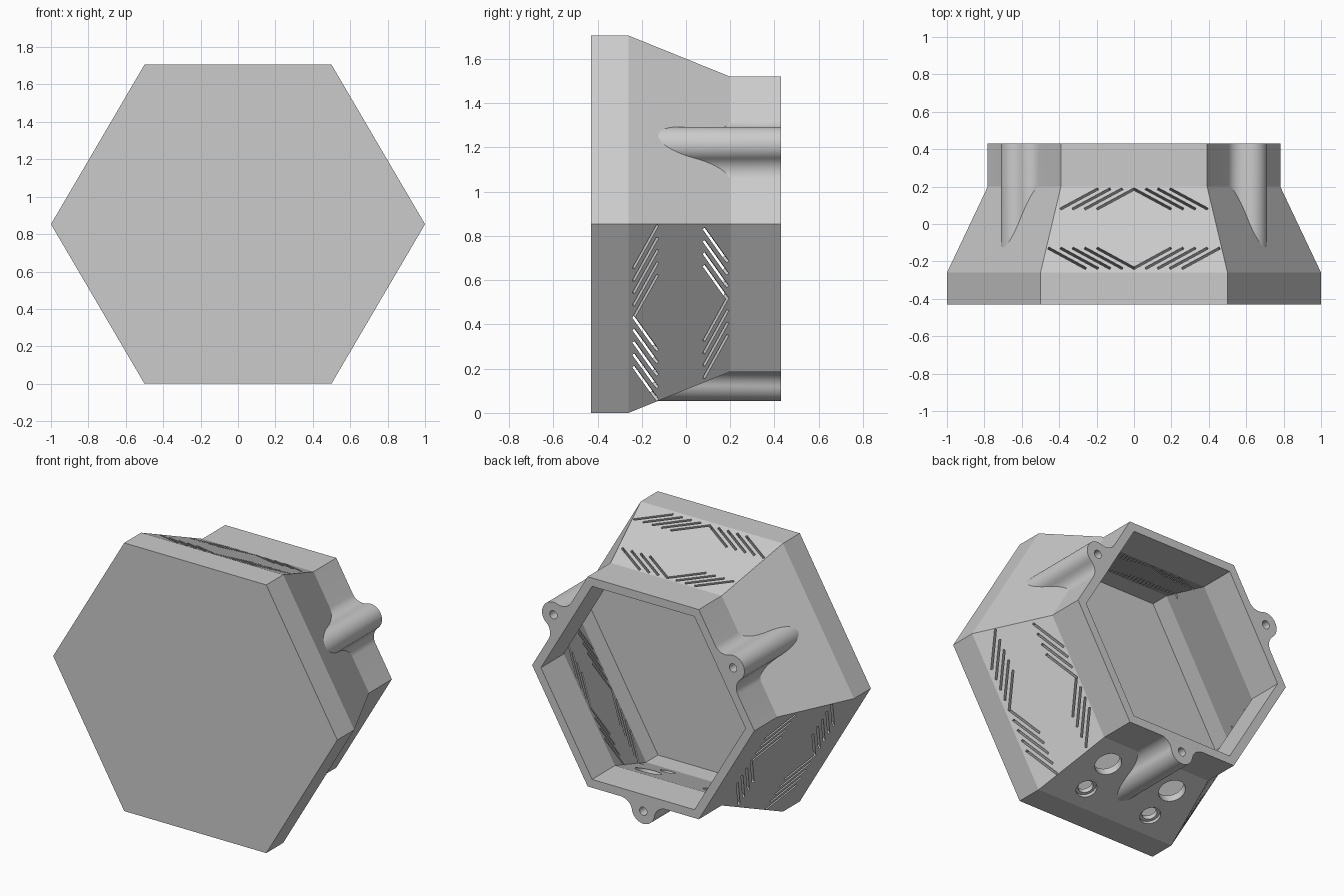
import bpy, bmesh
from math import radians, sin, cos, asin, sqrt
from mathutils import Vector, Matrix

if "Cube" in bpy.data.objects:
    bpy.data.objects.remove(bpy.data.objects["Cube"])

HALF_H = 0.853                      # half height of the large hexagon
FRONT, STEP, NECK, BACK = -0.43, -0.26, 0.2, 0.43
NECK_SCALE = 0.782
HEX = [Vector((x, 0, z * HALF_H)) for x, z in
       ((1, 0), (.5, 1), (-.5, 1), (-1, 0), (-.5, -1), (.5, -1))]
CENTRE = Vector((0, 0, HALF_H))
BOSS_FACES, SLOT_FACES, BOTTOM = (0, 2, 4), (1, 3, 5), 4
Y = Vector((0, 1, 0))

grey = bpy.data.materials.new("light grey plastic")
grey.use_nodes = True
grey.diffuse_color = (0.6, 0.6, 0.6, 1)
grey.node_tree.nodes["Principled BSDF"].inputs["Base Color"].default_value = (0.6, 0.6, 0.6, 1)


def make(name, bm):
    bmesh.ops.recalc_face_normals(bm, faces=bm.faces)
    mesh = bpy.data.meshes.new(name)
    bm.to_mesh(mesh)
    bm.free()
    mesh.materials.append(grey)
    ob = bpy.data.objects.new(name, mesh)
    bpy.context.collection.objects.link(ob)
    return ob


def loft(name, rings):
    """Closed skin through equal-length rings of points."""
    bm = bmesh.new()
    loops = [[bm.verts.new(p) for p in ring] for ring in rings]
    for a, b in zip(loops, loops[1:]):
        for i in range(len(a)):
            j = (i + 1) % len(a)
            bm.faces.new((a[i], a[j], b[j], b[i]))
    bm.faces.new(loops[0])
    bm.faces.new(loops[-1])
    return make(name, bm)


def hex_loft(name, stations):
    return loft(name, [[CENTRE + p * s + Y * y for p in HEX] for y, s in stations])


def side(k):
    """Edge midpoint, edge direction and outward direction of a hexagon side."""
    a, b = HEX[k], HEX[(k + 1) % 6]
    along = (b - a).normalized()
    return (a + b) / 2, along, Vector((along.z, 0, -along.x))


def on_taper(k, u, y):
    """Point on a tapered side, and the surface normal there."""
    mid, along, out = side(k)
    scale = 1 + (NECK_SCALE - 1) * (y - STEP) / (NECK - STEP)
    drop = mid.dot(out) * (1 - NECK_SCALE)
    return (CENTRE + mid * scale + along * u + Y * y,
            (out * (NECK - STEP) + Y * drop).normalized())


def combine(target, tool, operation):
    mod = target.modifiers.new(operation, 'BOOLEAN')
    mod.operation, mod.object, mod.solver = operation, tool, 'EXACT'
    bpy.context.view_layer.objects.active = target
    bpy.ops.object.modifier_apply(modifier=mod.name)
    bpy.data.objects.remove(tool)


def drill(target, centre, axis, radius, depth):
    bm = bmesh.new()
    turn = axis.to_track_quat('Z', 'Y').to_matrix().to_4x4()
    bmesh.ops.create_cone(bm, cap_ends=True, segments=48, radius1=radius, radius2=radius,
                          depth=2 * depth, matrix=Matrix.Translation(centre) @ turn)
    combine(target, make("drill", bm), 'DIFFERENCE')


# Hexagonal body with tapered shoulder
body = hex_loft("hexagonal_housing", [(FRONT, 1), (STEP, 1), (NECK, NECK_SCALE), (BACK, NECK_SCALE)])

# Screw bosses blended into the neck with concave fillets
R, LIFT = 0.08, 0.053
tilt = asin((R - LIFT) / (2 * R))
spread = sqrt((2 * R) ** 2 - (R - LIFT) ** 2)
half = [(spread, -0.03)]
for i in range(11):
    a = radians(-90) - (radians(90) - tilt) * i / 10
    half.append((spread + R * cos(a), R + R * sin(a)))
for i in range(1, 11):
    a = tilt + (radians(90) - tilt) * i / 10
    half.append((R * cos(a), LIFT + R * sin(a)))
profile = half + [(-u, h) for u, h in reversed(half[:-1])]
for k in BOSS_FACES:
    mid, along, out = side(k)
    base = CENTRE + mid * NECK_SCALE
    boss = loft("boss", [[base + along * u + out * h + Y * y for u, h in profile]
                         for y in (-0.2, BACK)])
    combine(body, boss, 'UNION')

# Hollow interior, open at the back
cavity = hex_loft("cavity", [(-0.39, 0.94), (-0.27, 0.94), (NECK, 0.72), (0.5, 0.72)])
combine(body, cavity, 'DIFFERENCE')

# Screw holes
for k in BOSS_FACES:
    mid, along, out = side(k)
    drill(body, CENTRE + mid * NECK_SCALE + out * LIFT + Y * BACK, Y, 0.026, 0.35)

# Chevron vent slots: (inner y, outer y, slots per half)
for k in SLOT_FACES:
    for sign in (-1, 1):
        bm = bmesh.new()
        for y_in, y_out, count in ((0.187, 0.082, 4), (-0.236, -0.13, 5)):
            for i in range(count):
                p, n = on_taper(k, sign * 0.065 * i, y_in)
                q, n = on_taper(k, sign * (0.065 * i + 0.195), y_out)
                d = (q - p).normalized()
                frame = Matrix((d, n.cross(d), n)).transposed().to_4x4()
                size = Matrix.Diagonal(((q - p).length + 0.008, 0.013, 0.2, 1))
                bmesh.ops.create_cube(bm, size=1, matrix=Matrix.Translation((p + q) / 2) @ frame @ size)
        combine(body, make("slots", bm), 'DIFFERENCE')

# Connector holes underneath: large ones, and small ones with a counterbore
for u in (-0.24, 0.24):
    for y, radius, depth in ((0.055, 0.08, 0.12), (-0.14, 0.062, 0.02), (-0.14, 0.045, 0.12)):
        point, normal = on_taper(BOTTOM, u, y)
        drill(body, point, normal, radius, depth)

# Smooth bosses, crisp edges elsewhere
bpy.ops.object.select_all(action='DESELECT')
body.select_set(True)
bpy.context.view_layer.objects.active = body
bpy.ops.object.shade_smooth_by_angle(angle=radians(12))
